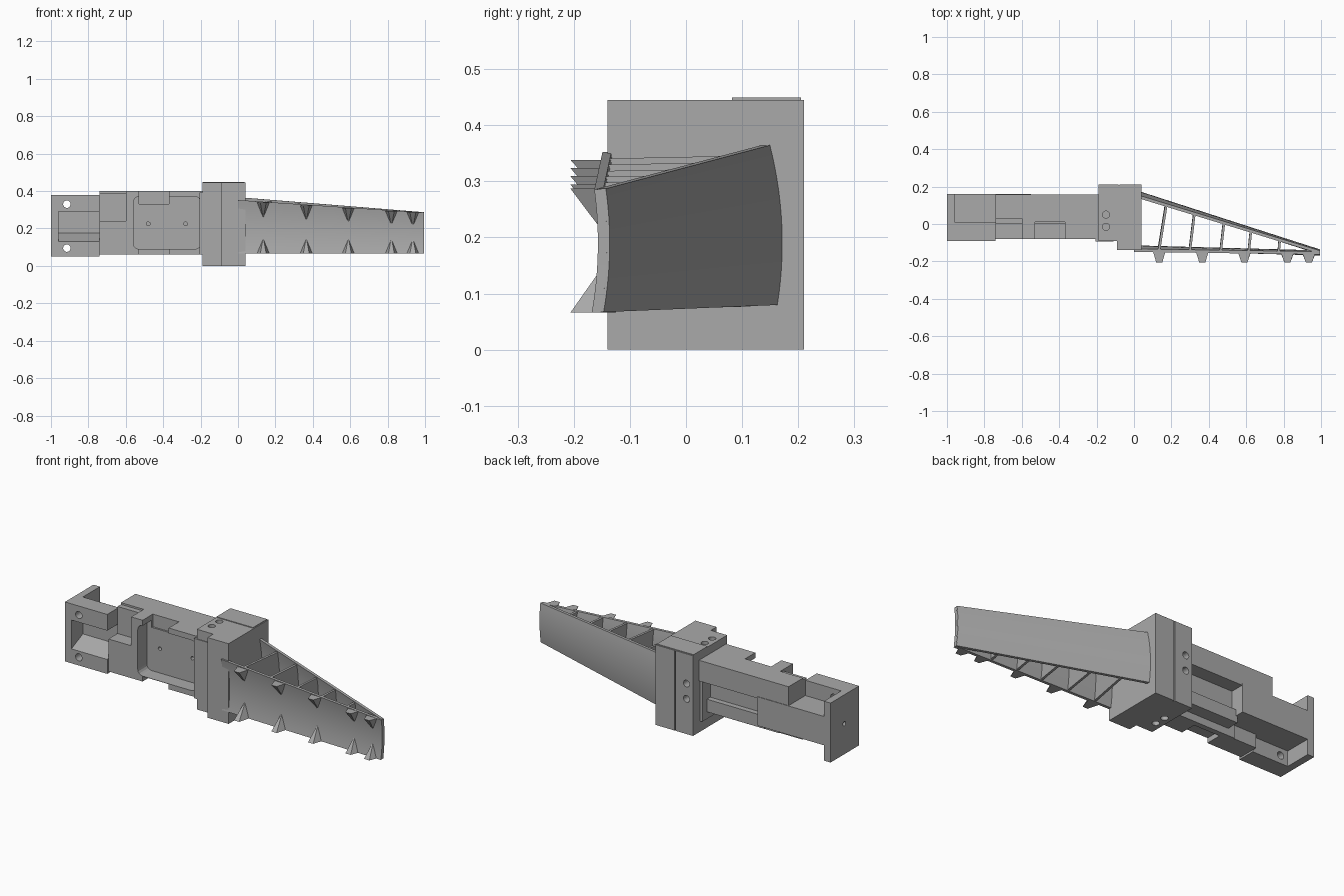
import bpy, bmesh
from mathutils import Vector, Matrix

if "Cube" in bpy.data.objects:
    bpy.data.objects.remove(bpy.data.objects["Cube"])

grey = bpy.data.materials.new("plain grey")
grey.use_nodes = True
colour = (0.4, 0.4, 0.4, 1)
grey.diffuse_color = colour
grey.node_tree.nodes["Principled BSDF"].inputs["Base Color"].default_value = colour


def finish(name, bm, smooth=False):
    bmesh.ops.recalc_face_normals(bm, faces=bm.faces)
    mesh = bpy.data.meshes.new(name)
    bm.to_mesh(mesh)
    bm.free()
    obj = bpy.data.objects.new(name, mesh)
    mesh.materials.append(grey)
    bpy.context.collection.objects.link(obj)
    if smooth:
        bpy.ops.object.select_all(action="DESELECT")
        obj.select_set(True)
        bpy.context.view_layer.objects.active = obj
        bpy.ops.object.shade_smooth_by_angle(angle=0.5)
    return obj


def hull(name, points):
    bm = bmesh.new()
    for p in points:
        bm.verts.new(p)
    bmesh.ops.convex_hull(bm, input=bm.verts)
    return finish(name, bm)


def box(name, xs, ys, zs, round_y=0):
    bm = bmesh.new()
    bmesh.ops.create_cube(bm, size=1)
    for v in bm.verts:
        v.co = [r[0] + (c + 0.5) * (r[1] - r[0]) for r, c in zip((xs, ys, zs), v.co)]
    if round_y:  # round the edges that run front to back
        edges = [e for e in bm.edges if abs(e.verts[0].co.y - e.verts[1].co.y) > 1e-4]
        bmesh.ops.bevel(bm, geom=edges, offset=round_y, segments=4, affect="EDGES", profile=0.5)
    return finish(name, bm)


def rod(name, centre, axis, radius, length):
    bm = bmesh.new()
    turn = Vector((0, 0, 1)).rotation_difference(Vector(axis)).to_matrix().to_4x4()
    bmesh.ops.create_cone(bm, cap_ends=True, segments=20, radius1=radius, radius2=radius,
                          depth=length, matrix=Matrix.Translation(centre) @ turn)
    return finish(name, bm)


def cut(obj, cutters):
    for c in cutters:
        m = obj.modifiers.new("cut", "BOOLEAN")
        m.operation, m.solver, m.object = "DIFFERENCE", "EXACT", c
        bpy.context.view_layer.objects.active = obj
        bpy.ops.object.modifier_apply(modifier=m.name)
        bpy.data.objects.remove(c)


def bow(z):
    return -0.72 * (z - 0.19) ** 2


def wall(name, a, b, thick, rows=14):
    """Bowed sheet between two upright ends given as (x, y, z low, z high)."""
    along = Vector((b[0] - a[0], b[1] - a[1]))
    side = Vector((-along.y, along.x)).normalized() * thick
    bm = bmesh.new()
    grid = []
    for i in range(rows + 1):
        ring = []
        for end, off in ((a, 0), (b, 0), (b, 1), (a, 1)):
            z = end[2] + (end[3] - end[2]) * i / rows
            ring.append(bm.verts.new((end[0] + side.x * off, end[1] + side.y * off + bow(z), z)))
        grid.append(ring)
    for low, high in zip(grid, grid[1:]):
        for k in range(4):
            n = (k + 1) % 4
            bm.faces.new((low[k], low[n], high[n], high[k]))
    bm.faces.new(grid[0])
    bm.faces.new(grid[-1])
    return finish(name, bm, True)


# Flexible finger: two bowed walls meeting at the tip
wall("finger_front_wall", (0.0, -0.13, 0.066, 0.352), (0.995, -0.157, 0.066, 0.285), 0.016)
wall("finger_back_wall", (0.995, -0.136, 0.067, 0.287), (0.02, 0.178, 0.08, 0.366), 0.016)
wall("finger_tip", (0.985, -0.157, 0.067, 0.285), (0.985, -0.138, 0.067, 0.286), -0.01)

# Cross ribs
ribs = [(0.14, 0.18, 0.122), (0.305, 0.33, 0.072), (0.47, 0.488, 0.02),
        (0.62, 0.632, -0.026), (0.78, 0.786, -0.075)]
for i, (x0, x1, y1) in enumerate(ribs):
    wall(f"finger_rib_{i + 1}", (x0, -0.125 - 0.025 * x0, 0.07, 0.35 - 0.067 * x0),
         (x1, y1, 0.077, 0.36 - 0.079 * x1), 0.013)

# Gripping teeth along both edges of the front wall
for i, x in enumerate((0.135, 0.365, 0.59, 0.82, 0.935)):
    for label, z, up in (("lower", 0.066, 1), ("upper", 0.347 - 0.064 * x, -1)):
        y = -0.13 - 0.027 * x + bow(z) + 0.008
        hull(f"{label}_tooth_{i + 1}",
             [(x - 0.035, y, z), (x + 0.035, y, z), (x - 0.016, -0.206, z), (x + 0.016, -0.206, z),
              (x, y + 0.012, z + up * 0.085)])

# Mounting block with screw holes
block = box("mounting_block", (-0.19, 0.04), (-0.09, 0.21), (0, 0.445))
holes = []
for y in (-0.015, 0.05):
    for z in (0, 0.445):
        holes.append(rod("hole", (-0.15, y, z), (0, 0, 1), 0.019, 0.1))
for z in (0.195, 0.28):
    holes.append(rod("hole", (-0.15, 0.21, z), (0, 1, 0), 0.019, 0.1))
holes.append(box("seam", (-0.083, -0.077), (0.202, 0.3), (-0.1, 0.6)))
cut(block, holes)
box("block_front", (-0.09, 0.04), (-0.14, -0.09), (0, 0.445))
box("block_top_plate", (-0.19, 0.035), (0.082, 0.205), (0.44, 0.449))
box("block_collar", (-0.205, -0.11), (-0.094, 0.15), (0.06, 0.392))

# Main housing: pocket at the front, notched rims
housing = box("housing", (-0.6, -0.19), (-0.08, 0.04), (0.06, 0.4))
cut(housing, [
    box("pocket", (-0.56, -0.2), (-0.2, 0.0), (0.09, 0.37), 0.03),
    box("top_notch", (-0.53, -0.37), (-0.2, 0.01), (0.33, 0.5)),
    box("bottom_notch", (-0.53, -0.37), (-0.2, 0.01), (0, 0.088)),
    rod("hole", (-0.48, 0, 0.225), (0, 1, 0), 0.01, 0.05),
    rod("hole", (-0.28, 0, 0.225), (0, 1, 0), 0.01, 0.05)])
box("housing_back", (-0.56, -0.19), (0.04, 0.08), (0.1, 0.3))
box("housing_back_step", (-0.56, -0.19), (0.08, 0.11), (0.1, 0.17))
box("top_rail", (-0.74, -0.19), (0.03, 0.157), (0.285, 0.4))
box("drive_body", (-0.96, -0.55), (0.01, 0.16), (0.135, 0.295))
box("middle_block", (-0.74, -0.6), (-0.08, 0.03), (0.06, 0.24))
box("middle_back", (-0.74, -0.6), (0.0, 0.035), (0.06, 0.39))

# End bracket: plate and two arms with screw holes
plate = box("end_plate", (-1, -0.96), (-0.09, 0.16), (0.05, 0.38))
cut(plate, [rod("hole", (-1, 0.04, 0.22), (1, 0, 0), 0.012, 0.03)])
upper = box("upper_arm", (-0.965, -0.74), (-0.09, 0.01), (0.29, 0.38))
lower = hull("lower_arm", [(x, y, z) for x in (-0.965, -0.74)
                           for y, z in ((-0.09, 0.05), (0.01, 0.05), (-0.09, 0.13), (0.01, 0.175))])
cut(upper, [rod("hole", (-0.915, -0.04, 0.33), (0, 1, 0), 0.02, 0.3)])
cut(lower, [rod("hole", (-0.915, -0.04, 0.095), (0, 1, 0), 0.02, 0.3)])
